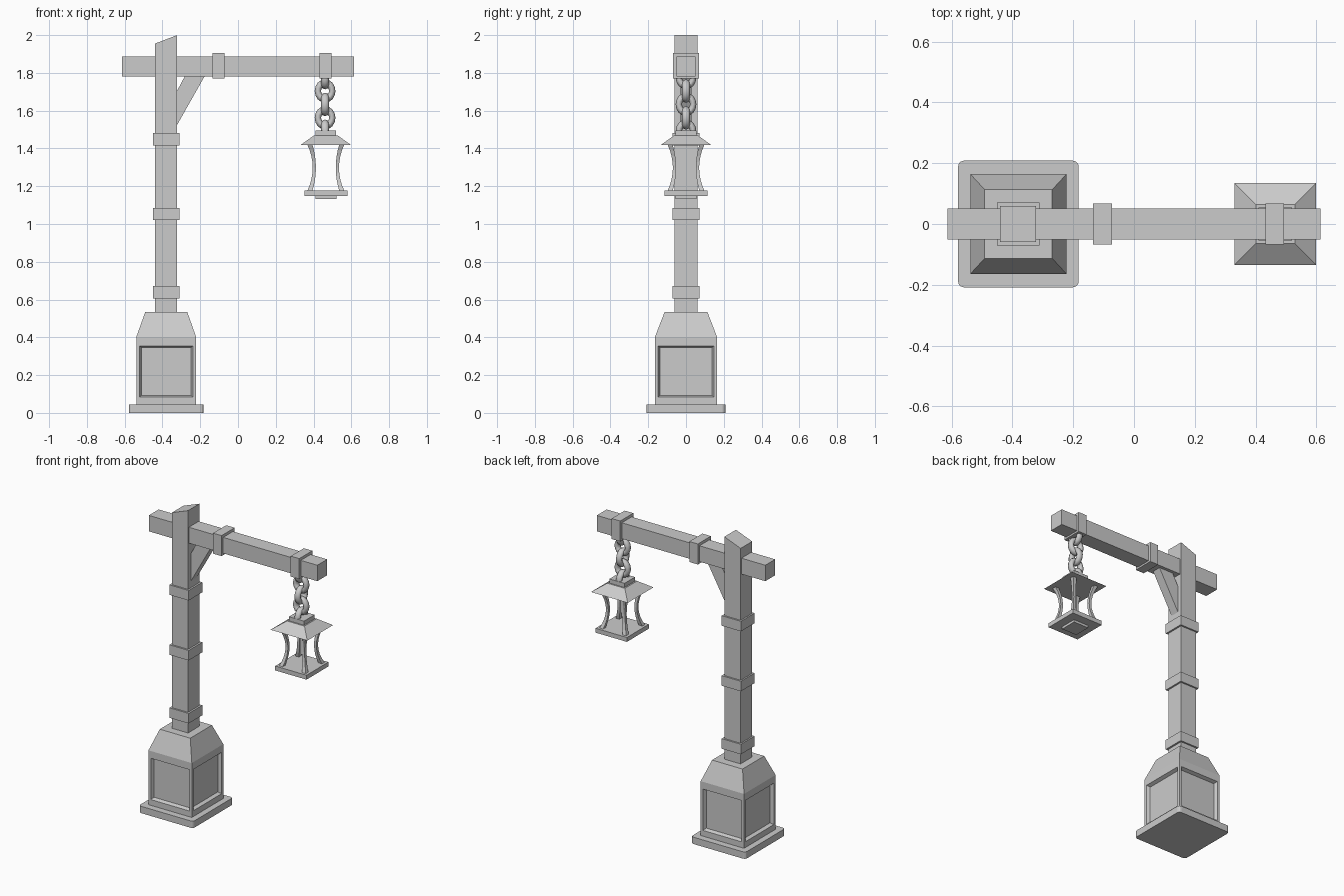
import bpy, bmesh, math

if "Cube" in bpy.data.objects:
    bpy.data.objects.remove(bpy.data.objects["Cube"])

PX, LX = -0.38, 0.465   # x of post and lantern centres


def finish(bm, name):
    bmesh.ops.recalc_face_normals(bm, faces=bm.faces)
    mesh = bpy.data.meshes.new(name)
    bm.to_mesh(mesh)
    bm.free()
    obj = bpy.data.objects.new(name, mesh)
    bpy.context.collection.objects.link(obj)
    return obj


def loft(bm, rings):
    """Skin rectangular sections (cx, cy, half_x, half_y, z)."""
    loops = [[bm.verts.new((cx + sx * hx, cy + sy * hy, z))
              for sx, sy in ((-1, -1), (1, -1), (1, 1), (-1, 1))]
             for cx, cy, hx, hy, z in rings]
    for a, b in zip(loops, loops[1:]):
        for i in range(4):
            j = (i + 1) % 4
            bm.faces.new((a[i], a[j], b[j], b[i]))
    bm.faces.new(loops[0][::-1])
    bm.faces.new(loops[-1])


def stack(name, x, *sections):
    bm = bmesh.new()
    loft(bm, [(x, 0, hx, hy, z) for hx, hy, z in sections])
    return finish(bm, name)


def box(name, x, hx, hy, z0, z1):
    return stack(name, x, (hx, hy, z0), (hx, hy, z1))


def extrude_xz(name, profile, half_y):
    bm = bmesh.new()
    face = bm.faces.new([bm.verts.new((x, -half_y, z)) for x, z in profile])
    new = bmesh.ops.extrude_face_region(bm, geom=[face])["geom"]
    bmesh.ops.translate(bm, vec=(0, 2 * half_y, 0),
                        verts=[v for v in new if isinstance(v, bmesh.types.BMVert)])
    return finish(bm, name)


# Pedestal foot with rounded vertical corners
foot = box("pedestal_foot", PX, 0.198, 0.208, 0, 0.045)
bm = bmesh.new()
bm.from_mesh(foot.data)
upright = [e for e in bm.edges if abs(e.verts[0].co.z - e.verts[1].co.z) > 0.01]
bmesh.ops.bevel(bm, geom=upright, offset=0.018, segments=3, profile=0.5, affect='EDGES')
bm.to_mesh(foot.data)
bm.free()

# Pedestal body with four recessed panels and a sloped shoulder
body = stack("pedestal_body", PX, (0.158, 0.164, 0.04), (0.158, 0.164, 0.403),
             (0.111, 0.113, 0.535))
bm = bmesh.new()
bm.from_mesh(body.data)
bm.normal_update()
for f in [f for f in bm.faces if abs(f.normal.z) < 0.1]:
    n = f.normal.copy()
    bmesh.ops.inset_individual(bm, faces=[f], thickness=0.024)
    for v in f.verts:
        v.co.z = 0.355 if v.co.z > 0.2 else 0.083
    bmesh.ops.inset_individual(bm, faces=[f], thickness=0.013)
    bmesh.ops.translate(bm, vec=n * -0.022, verts=f.verts[:])
bm.to_mesh(body.data)
bm.free()

# Post with slanted top, cross beam, brace
extrude_xz("post", [(-0.44, 0.52), (-0.322, 0.52), (-0.322, 2.0), (-0.44, 1.955)], 0.06)
box("beam", 0, 0.614, 0.051, 1.782, 1.887)
extrude_xz("brace", [(-0.325, 1.52), (-0.175, 1.785), (-0.28, 1.785), (-0.325, 1.70)], 0.03)

# Bands around post and beam
for i, z in enumerate((0.605, 1.02, 1.415)):
    box(f"post_band_{i + 1}", PX, 0.07, 0.071, z, z + 0.066)
for i, x in enumerate((-0.103, LX - 0.002)):
    box(f"beam_band_{i + 1}", x, 0.031, 0.068, 1.77, 1.905)

# Chain of alternating links
for i in range(5):
    bpy.ops.mesh.primitive_torus_add(
        major_segments=16, minor_segments=8, major_radius=0.038, minor_radius=0.017,
        location=(LX - 0.004, 0, 1.775 - 0.071 * i),
        rotation=(math.pi / 2, 0, 0 if i % 2 else math.pi / 2))
    link = bpy.context.object
    link.name = f"chain_link_{i + 1}"
    link.scale = (1, 1.13, 1.2)
    bpy.ops.object.shade_smooth_by_angle(angle=math.radians(60))

# Lantern roof, cap and base
box("lantern_cap", LX, 0.055, 0.055, 1.46, 1.495)
stack("lantern_roof", LX, (0.134, 0.134, 1.418), (0.064, 0.064, 1.468))
box("lantern_base", LX, 0.114, 0.114, 1.148, 1.177)
box("lantern_bottom_plate", LX, 0.056, 0.056, 1.132, 1.15)

# Four lantern posts bowed inwards
bm = bmesh.new()
for sx in (-1, 1):
    for sy in (-1, 1):
        rings = []
        for i in range(9):
            t = i / 4 - 1
            d = 0.061 + 0.024 * t * t
            h = 0.0085 + 0.005 * t * t
            rings.append((LX + sx * d, sy * d, h, h, 1.298 + 0.124 * t))
        loft(bm, rings)
finish(bm, "lantern_posts")
